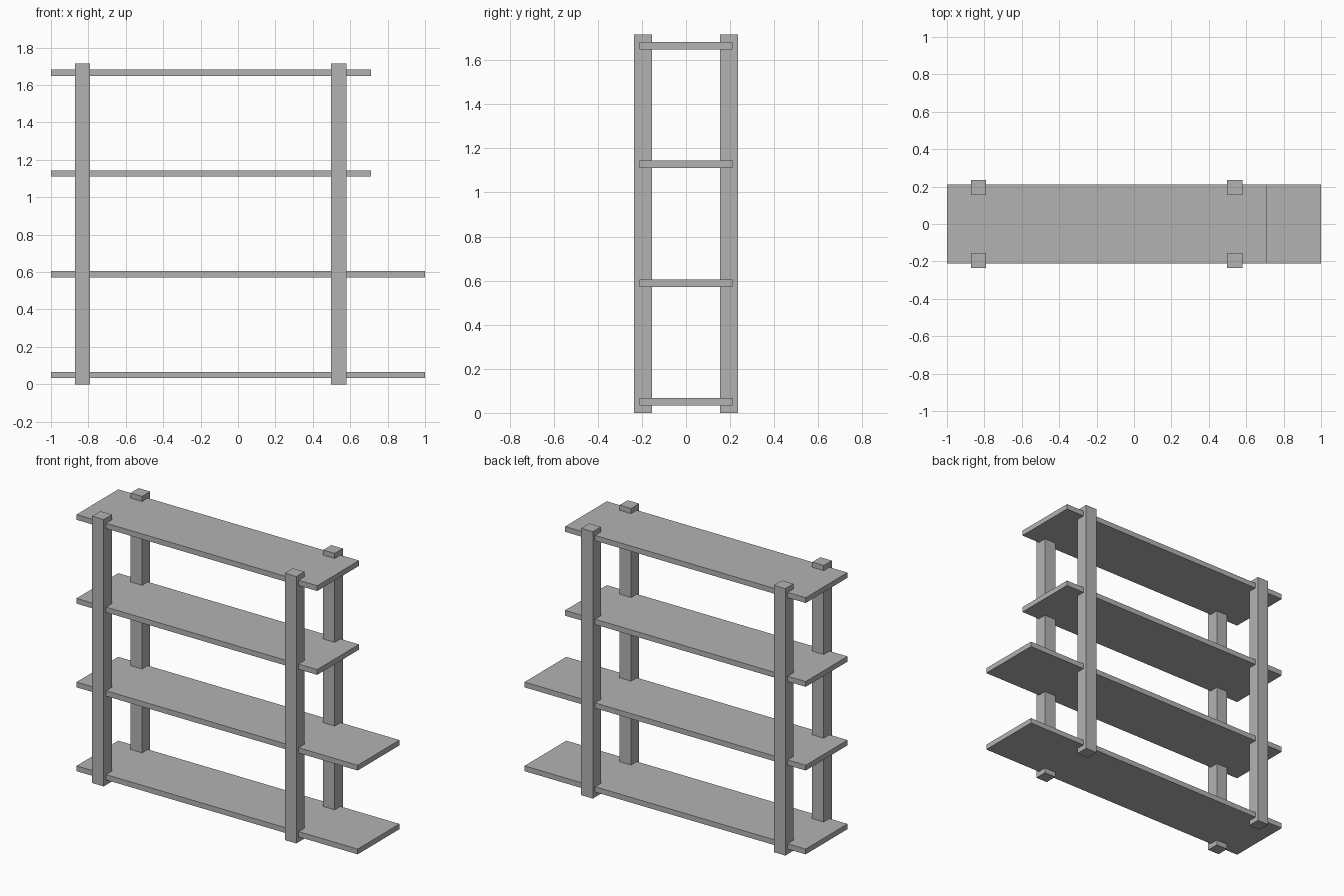
import bpy
import bmesh
from mathutils import Vector

cube = bpy.data.objects.get("Cube")
if cube:
    bpy.data.objects.remove(cube, do_unlink=True)

grey = bpy.data.materials.new("plain_grey")
grey.use_nodes = True
colour = (0.45, 0.45, 0.45, 1)
grey.diffuse_color = colour
grey.node_tree.nodes["Principled BSDF"].inputs["Base Color"].default_value = colour


def box(name, low, high):
    """Flat-sided box between two opposite corners."""
    low, high = Vector(low), Vector(high)
    bm = bmesh.new()
    bmesh.ops.create_cube(bm, size=1)
    bmesh.ops.scale(bm, vec=high - low, verts=bm.verts)
    mesh = bpy.data.meshes.new(name)
    bm.to_mesh(mesh)
    bm.free()
    mesh.materials.append(grey)
    obj = bpy.data.objects.new(name, mesh)
    obj.location = (low + high) / 2
    bpy.context.collection.objects.link(obj)
    return obj


# Shelves: the two lower boards run further to the left than the upper two
HALF_DEPTH, THICK = 0.212, 0.034
shelves = {
    "bottom_shelf": (0.05, 1.0),
    "lower_shelf": (0.589, 1.0),
    "upper_shelf": (1.127, 0.712),
    "top_shelf": (1.666, 0.712),
}
for name, (z, end) in shelves.items():
    box(name, (-1, -HALF_DEPTH, z - THICK / 2), (end, HALF_DEPTH, z + THICK / 2))

# Posts: square uprights that stand slightly proud of the shelf edges
HEIGHT, WIDTH, POST_Y = 1.716, 0.082, 0.195
for side, x in (("right", -0.831), ("left", 0.539)):
    for face, sign in (("front", -1), ("back", 1)):
        y = sign * POST_Y
        box(f"{face}_{side}_post",
            (x - WIDTH / 2, y - WIDTH / 2, 0),
            (x + WIDTH / 2, y + WIDTH / 2, HEIGHT))
